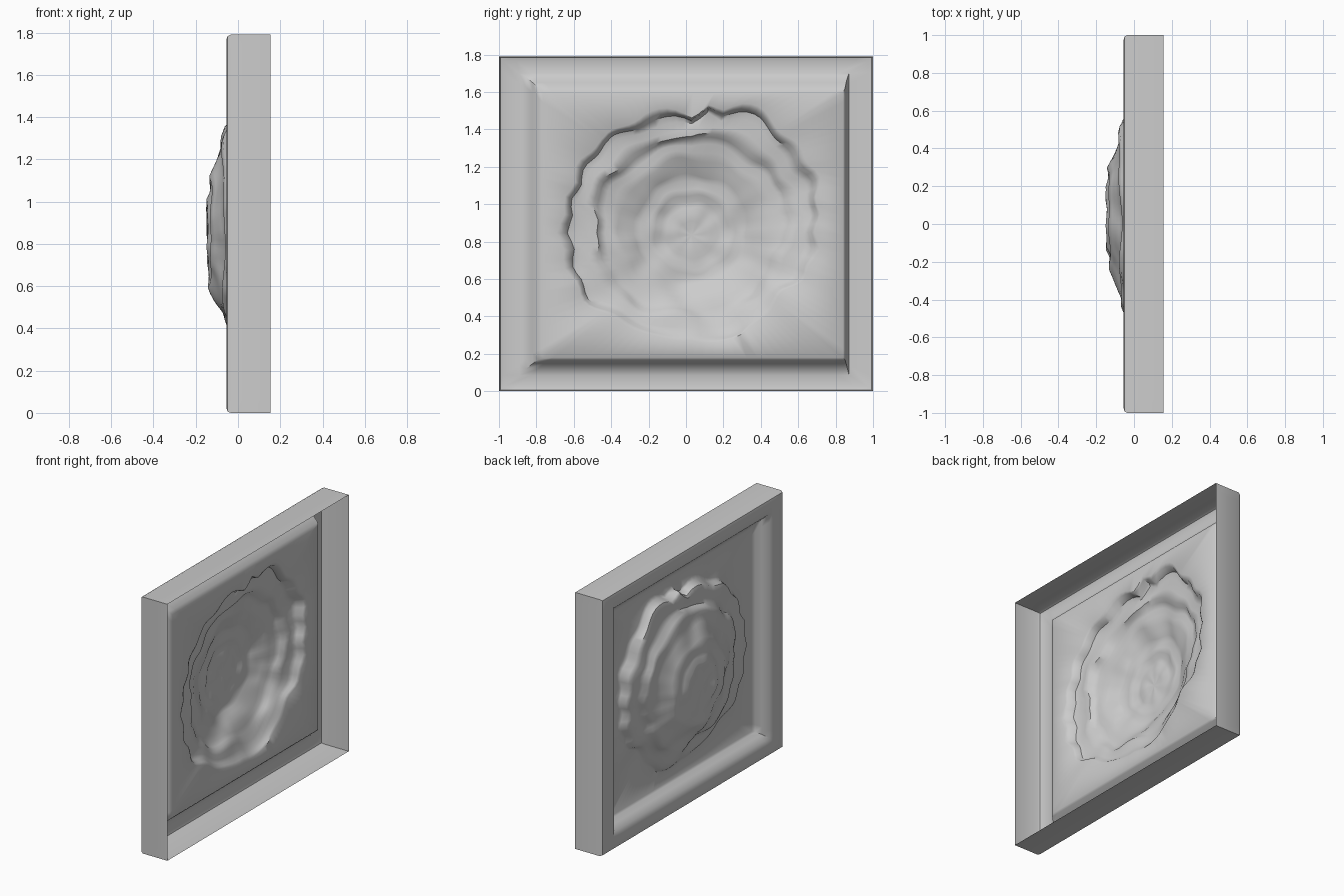
import bpy, bmesh
from math import sin, cos, atan2, tau

cube = bpy.data.objects.get("Cube")
if cube:
    bpy.data.objects.remove(cube, do_unlink=True)

stone = bpy.data.materials.new("plain grey")
stone.use_nodes = True
grey = (0.6, 0.6, 0.6, 1)
stone.diffuse_color = grey
stone.node_tree.nodes["Principled BSDF"].inputs["Base Color"].default_value = grey

SIDE = 28            # segments along each side of the tile
COUNT = SIDE * 4


def unit_square():
    """Points around a square from -1 to 1, anticlockwise."""
    pts = []
    corners = [(1, -1), (1, 1), (-1, 1), (-1, -1)]
    for i, a in enumerate(corners):
        b = corners[(i + 1) % 4]
        for k in range(SIDE):
            t = k / SIDE
            pts.append((a[0] + (b[0] - a[0]) * t, a[1] + (b[1] - a[1]) * t))
    return pts


SQUARE = unit_square()


def rectangle(x, y0, y1, z0, z1):
    return [(x, (y0 + y1) / 2 + u * (y1 - y0) / 2, (z0 + z1) / 2 + v * (z1 - z0) / 2)
            for u, v in SQUARE]


def skin(name, rings, centre):
    """Bridge successive rings into one open-backed sheet that faces -x."""
    bm = bmesh.new()
    loops = [[bm.verts.new(p) for p in ring] for ring in rings]
    mid = bm.verts.new(centre)
    for i in range(COUNT):
        j = (i + 1) % COUNT
        for a, b in zip(loops, loops[1:]):
            bm.faces.new((a[i], a[j], b[j], b[i]))
        bm.faces.new((loops[-1][i], loops[-1][j], mid))
    bm.normal_update()
    if sum(f.normal.x * f.calc_area() for f in bm.faces) > 0:
        bmesh.ops.reverse_faces(bm, faces=bm.faces[:])
    mesh = bpy.data.meshes.new(name)
    bm.to_mesh(mesh)
    bm.free()
    mesh.materials.append(stone)
    obj = bpy.data.objects.new(name, mesh)
    bpy.context.collection.objects.link(obj)
    bpy.ops.object.select_all(action='DESELECT')
    obj.select_set(True)
    bpy.context.view_layer.objects.active = obj
    bpy.ops.object.shade_smooth_by_angle(angle=0.8)


# Square border: open back, rounded front edge, lip curving down to the panel
frame = [
    rectangle(0.155, -1, 1, 0, 1.79),
    rectangle(-0.035, -1, 1, 0, 1.79),
    rectangle(-0.05, -0.993, 0.993, 0.007, 1.783),
    rectangle(-0.055, -0.975, 0.975, 0.025, 1.765),
    rectangle(-0.055, -0.89, 0.872, 0.085, 1.70),
    rectangle(-0.045, -0.855, 0.864, 0.118, 1.68),
    rectangle(-0.012, -0.82, 0.856, 0.148, 1.65),
    rectangle(0.02, -0.79, 0.85, 0.168, 1.62),
    rectangle(0.03, -0.765, 0.84, 0.18, 1.595)]

# Ragged outline of the outer petals, as radii at equal angles
OUTLINE = [.66, .70, .67, .65, .57, .62, .61, .68,
           .67, .68, .66, .63, .59, .64, .61, .63]


def outline(angle):
    s = (angle % tau) / tau * len(OUTLINE)
    i = int(s)
    t = s - i
    return OUTLINE[i % 16] * (1 - t) + OUTLINE[(i + 1) % 16] * t


def petal_ring(f, x):
    """Irregular ring at fraction f of the outline, at depth x."""
    pts = []
    for u, v in SQUARE:
        a = atan2(v, u)
        blend = f ** 2
        tip = max(0, 1 - abs(a - 1.42) / 0.12) if f > 0.9 else 0
        r = f * (outline(a) * blend + 0.62 * (1 - blend) + 0.065 * tip)
        r += f * (0.016 * sin(5 * a + 9 * f) + 0.012 * sin(9 * a - 14 * f))
        r += 0.014 * f ** 3 * sin(16 * a + 4 * sin(2 * a))
        depth = x
        if f < 1:
            # the lower petals melt into one gentle slope
            soft = 0.75 * max(0, cos(a + 1.25))
            slope = max(-0.14, 0.03 - 0.17 * (1 - f) / 0.55)
            depth = x * (1 - soft) + slope * soft
            ripple = min(f, 5 * (1 - f))
            depth += ripple * (0.008 * sin(4 * a + 11 * f) + 0.007 * sin(7 * a - 5 * f))
            depth -= 0.008 * ripple * cos(a)
        pts.append((depth, 0.03 + r * cos(a), 0.835 + 0.06 * f + r * sin(a)))
    return pts


# Flower relief: overlapping petal layers stepping up to the bud
layers = [(1.03, 0.03), (1.0, 0.02), (0.975, -0.025), (0.93, -0.036), (0.86, -0.03),
          (0.80, -0.036), (0.77, -0.062), (0.72, -0.074), (0.66, -0.07),
          (0.60, -0.084), (0.54, -0.098), (0.48, -0.115), (0.43, -0.132),
          (0.37, -0.124), (0.32, -0.131), (0.27, -0.147), (0.22, -0.146),
          (0.17, -0.138), (0.11, -0.141), (0.05, -0.145)]
flower = [petal_ring(f, x) for f, x in layers]
skin("flower_relief_tile", frame + flower, (-0.144, 0.03, 0.835))
